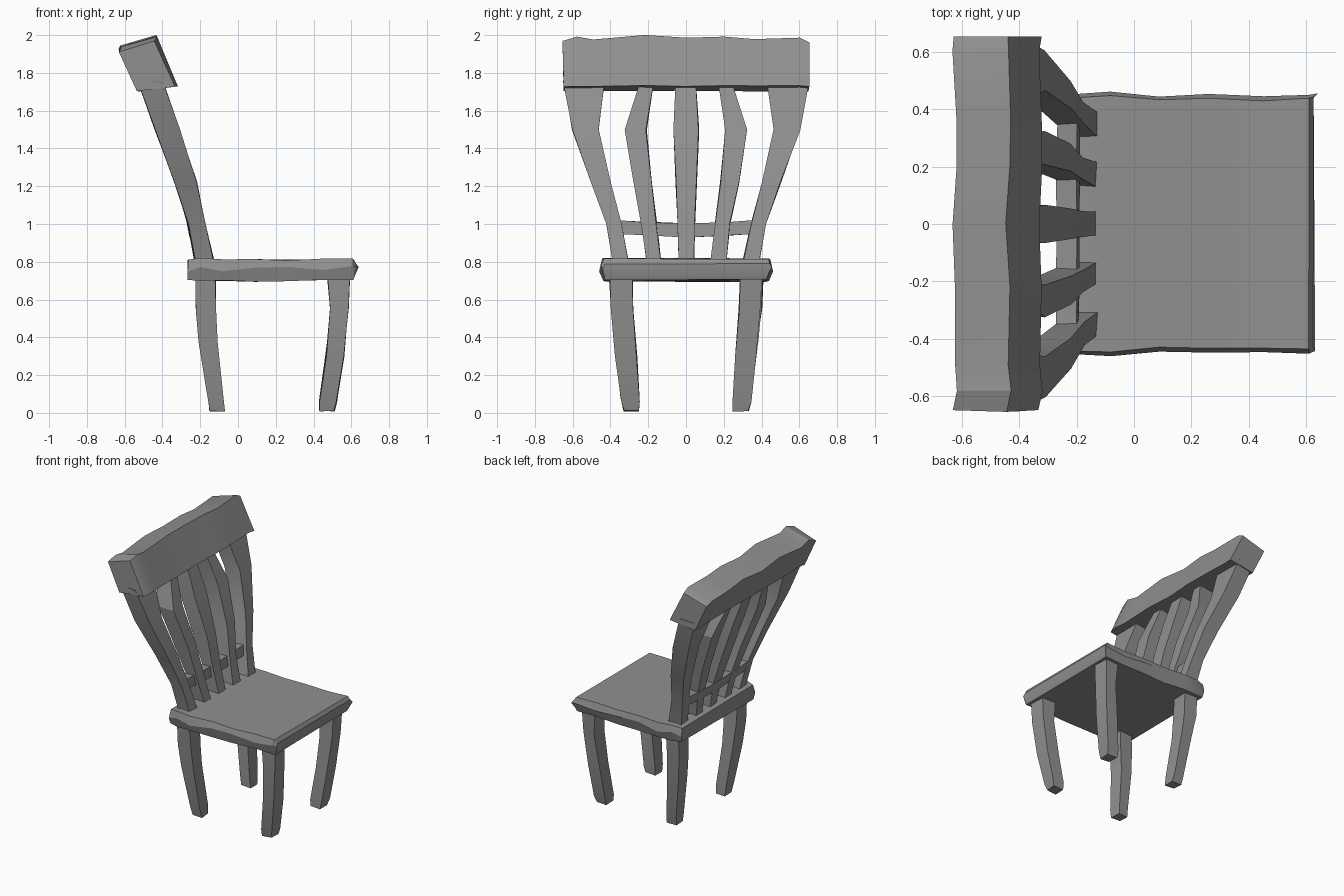
import bpy, bmesh, math, random
from mathutils import Vector

random.seed(4)

# Dark grey finish for the whole chair
finish = bpy.data.materials.new("dark_grey_wood")
finish.diffuse_color = (0.28, 0.28, 0.28, 1)


def loft(name, rings, wobble=0.004):
    """Skin a list of equal-sized point rings, with closed ends and a slightly hewn look."""
    bm = bmesh.new()
    loops = []
    for ring in rings:
        loops.append([bm.verts.new(Vector(p) + Vector([random.uniform(-wobble, wobble) for _ in range(3)]))
                      for p in ring])
    n = len(loops[0])
    for a, b in zip(loops, loops[1:]):
        for i in range(n):
            j = (i + 1) % n
            bm.faces.new((a[i], a[j], b[j], b[i]))
    bm.faces.new(loops[0])
    bm.faces.new(loops[-1])
    bmesh.ops.recalc_face_normals(bm, faces=bm.faces)
    mesh = bpy.data.meshes.new(name)
    bm.to_mesh(mesh)
    bm.free()
    mesh.materials.append(finish)
    obj = bpy.data.objects.new(name, mesh)
    bpy.context.collection.objects.link(obj)
    bpy.context.view_layer.objects.active = obj
    obj.select_set(True)
    bpy.ops.object.shade_smooth_by_angle(angle=math.radians(25))
    obj.select_set(False)
    return obj


def upright(name, sections, side=1):
    """Square bar from horizontal sections (z, x0, x1, y0, y1); side flips y."""
    return loft(name, [[(x0, side * y0, z), (x1, side * y0, z), (x1, side * y1, z), (x0, side * y1, z)]
                       for z, x0, x1, y0, y1 in sections])


# Seat: hewn slab with a ridge around its edge, skinned along x
seat = []
for x, w, top, mid, bot in [(-0.265, 0.44, 0.81, 0.75, 0.705), (-0.20, 0.455, 0.82, 0.77, 0.70),
                            (-0.08, 0.46, 0.815, 0.75, 0.70), (0.09, 0.445, 0.815, 0.77, 0.695),
                            (0.26, 0.45, 0.81, 0.77, 0.70), (0.45, 0.445, 0.815, 0.76, 0.705),
                            (0.61, 0.45, 0.815, 0.775, 0.705)]:
    seat.append([(x, -w + 0.02, bot), (x, -w, mid), (x, -w + 0.015, top),
                 (x, w - 0.015, top), (x, w, mid), (x, w - 0.02, bot)])
seat.append([(0.615, -0.43, 0.725), (0.632, -0.44, 0.77), (0.625, -0.43, 0.79),
             (0.628, 0.44, 0.79), (0.636, 0.455, 0.77), (0.618, 0.43, 0.725)])
loft("seat", seat, 0.003)

# Legs: gently bowed and tapering toward the floor
back_leg = [(0.72, -0.225, -0.12, 0.29, 0.41), (0.55, -0.22, -0.12, 0.285, 0.40),
            (0.38, -0.205, -0.11, 0.27, 0.38), (0.08, -0.16, -0.08, 0.25, 0.345),
            (0.01, -0.148, -0.072, 0.25, 0.33)]
front_leg = [(0.72, 0.475, 0.59, 0.285, 0.40), (0.55, 0.49, 0.583, 0.28, 0.395),
             (0.30, 0.465, 0.56, 0.26, 0.375), (0.06, 0.43, 0.522, 0.245, 0.345),
             (0.01, 0.43, 0.51, 0.25, 0.33)]
for side, label in ((-1, "right"), (1, "left")):
    upright("back_leg_" + label, back_leg, side)
    upright("front_leg_" + label, front_leg, side)

# Backrest posts and slats share one raked side profile (z, x0, x1)
rake = [(0.79, -0.225, -0.125), (1.0, -0.265, -0.175), (1.22, -0.335, -0.22),
        (1.50, -0.44, -0.31), (1.76, -0.53, -0.40)]
widths = {
    "back_post": [(0.30, 0.385), (0.345, 0.425), (0.40, 0.50), (0.465, 0.605), (0.43, 0.65)],
    "back_slat": [(0.13, 0.21), (0.155, 0.235), (0.18, 0.28), (0.21, 0.325), (0.17, 0.24)],
}
for part, spans in widths.items():
    for side, label in ((-1, "right"), (1, "left")):
        upright(part + "_" + label, [r + s for r, s in zip(rake, spans)], side)
upright("back_slat_centre", [r + (-w, w) for r, w in zip(rake, (0.04, 0.045, 0.055, 0.07, 0.055))])

# Low cross rail tying the posts and slats together
loft("cross_rail", [[(-0.27, y, z + 0.035), (-0.20, y, z + 0.035), (-0.19, y, z - 0.035), (-0.255, y, z - 0.035)]
                    for y, z in [(-0.37, 0.985), (-0.2, 0.975), (0, 0.965), (0.2, 0.975), (0.37, 0.985)]])

# Heavy tilted top rail with an uneven upper edge
loft("top_rail", [[(-0.53 + dx, y, 1.705), (-0.325 + dx, y, 1.73), (-0.435 + dx, y, z), (-0.625 + dx, y, z - 0.055)]
                  for y, z, dx in [(-0.65, 1.965, -0.005), (-0.58, 1.992, 0.005), (-0.49, 1.975, 0.0),
                                   (-0.22, 1.998, 0.0), (0.0, 1.985, -0.008), (0.2, 1.996, 0.006),
                                   (0.36, 1.975, 0.005), (0.60, 1.985, -0.005), (0.65, 1.96, 0.0)]])
